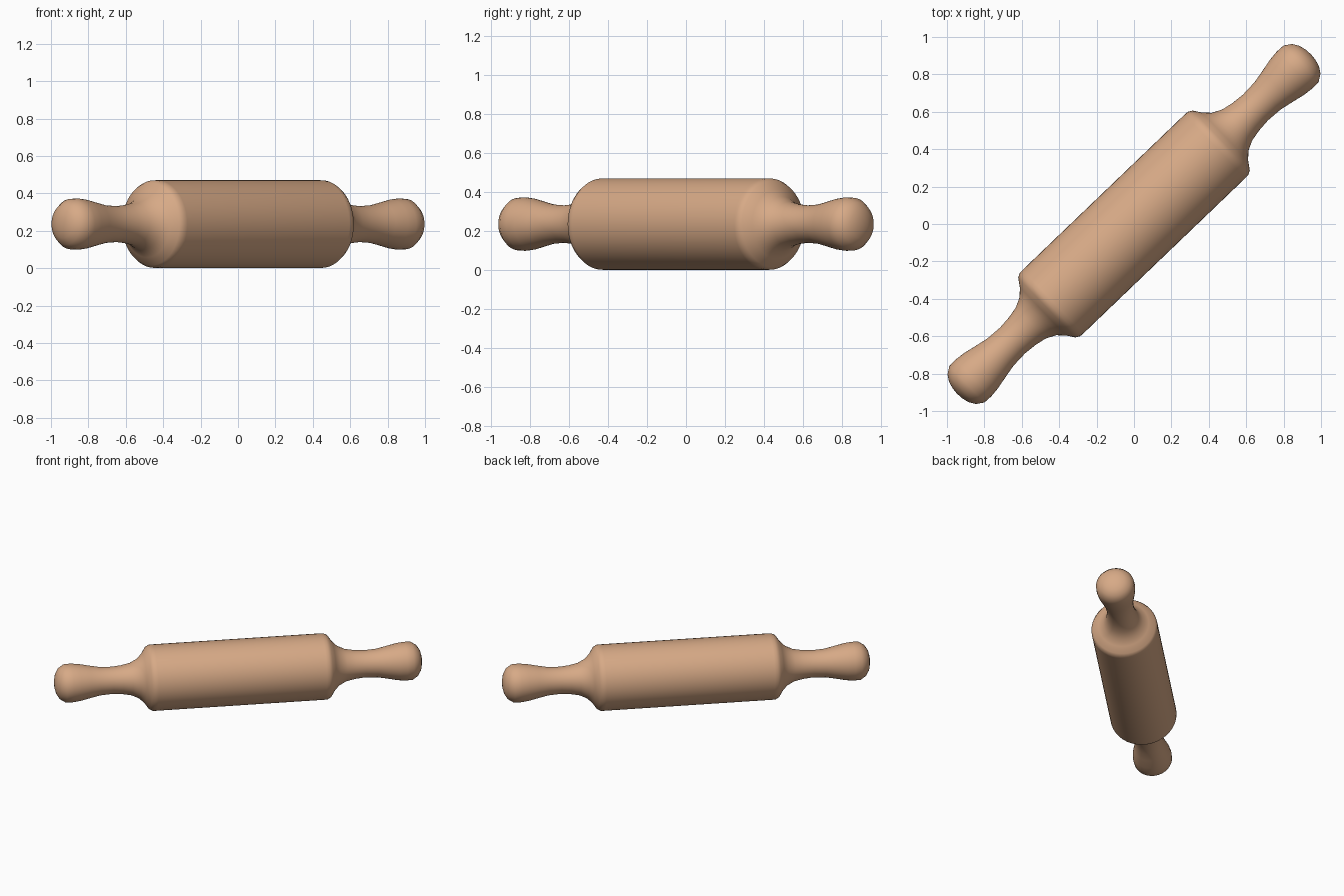
import bpy, bmesh, math
from mathutils import Matrix

if "Cube" in bpy.data.objects:
    bpy.data.objects.remove(bpy.data.objects["Cube"])

SIDES = 48
# half profile: (distance from the middle along the axis, radius)
HALF = [(0.60, 0.235), (0.622, 0.234), (0.646, 0.221), (0.675, 0.178),
        (0.712, 0.141), (0.765, 0.115), (0.83, 0.102), (0.90, 0.096),
        (0.99, 0.101), (1.06, 0.115), (1.135, 0.131), (1.19, 0.137),
        (1.238, 0.135), (1.276, 0.110), (1.298, 0.075), (1.308, 0.036)]
TIP = 1.311

wood = bpy.data.materials.new("warm_wood")
wood.diffuse_color = (0.68, 0.40, 0.24, 1)
wood.use_nodes = True
wood.node_tree.nodes["Principled BSDF"].inputs["Base Color"].default_value = wood.diffuse_color

# one turned piece: the roller flowing into a handle at each end
profile = [(-s, r) for s, r in reversed(HALF)] + HALF
bm = bmesh.new()
rings = []
for s, r in profile:
    rings.append([bm.verts.new((s, r * math.cos(a), r * math.sin(a)))
                  for a in (2 * math.pi * i / SIDES for i in range(SIDES))])
for a, b in zip(rings, rings[1:]):
    for i in range(SIDES):
        j = (i + 1) % SIDES
        bm.faces.new((a[i], a[j], b[j], b[i]))
# rounded handle tips
for ring, s in ((rings[0], -TIP), (rings[-1], TIP)):
    tip = bm.verts.new((s, 0, 0))
    for i in range(SIDES):
        bm.faces.new((ring[i], ring[(i + 1) % SIDES], tip))
bmesh.ops.recalc_face_normals(bm, faces=bm.faces[:])

# lie diagonally on the ground
turn = Matrix.Translation((0, 0, 0.236)) @ Matrix.Rotation(math.radians(43.8), 4, 'Z')
bmesh.ops.transform(bm, matrix=turn, verts=bm.verts[:])
for f in bm.faces:
    f.smooth = True

mesh = bpy.data.meshes.new("rolling_pin")
bm.to_mesh(mesh)
bm.free()
mesh.materials.append(wood)
pin = bpy.data.objects.new("rolling_pin", mesh)
bpy.context.collection.objects.link(pin)
